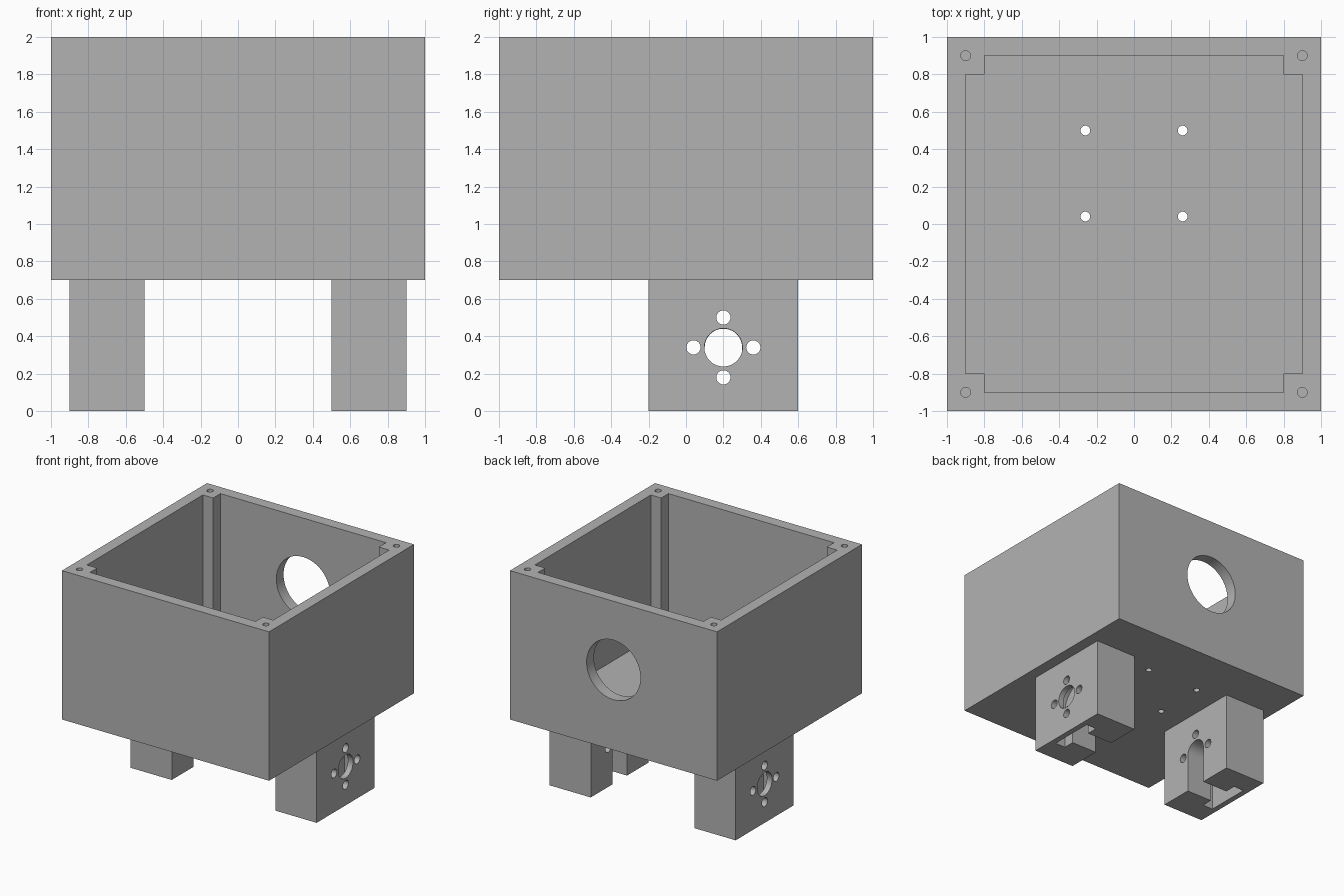
import bpy
import bmesh
from math import sin, cos, pi
from mathutils import Matrix

if "Cube" in bpy.data.objects:
    bpy.data.objects.remove(bpy.data.objects["Cube"])

grey = bpy.data.materials.new("plain_grey")
grey.use_nodes = True
colour = (0.45, 0.45, 0.45, 1)
grey.diffuse_color = colour
grey.node_tree.nodes["Principled BSDF"].inputs["Base Color"].default_value = colour

# Columns are the profile's u, v and extrusion directions
AXES = {
    "x": Matrix(((0, 0, 1), (1, 0, 0), (0, 1, 0))),
    "y": Matrix(((1, 0, 0), (0, 0, 1), (0, 1, 0))),
    "z": Matrix.Identity(3),
}


def prism(name, profile, axis, low, high):
    """Extrude a closed 2D profile along an axis."""
    bm = bmesh.new()
    turn = AXES[axis]
    base = bm.faces.new([bm.verts.new(turn @ Matrix.Identity(3).col[0] * u
                                      + turn.col[1] * v + turn.col[2] * low)
                         for u, v in profile])
    out = bmesh.ops.extrude_face_region(bm, geom=[base])
    verts = [g for g in out["geom"] if isinstance(g, bmesh.types.BMVert)]
    bmesh.ops.translate(bm, verts=verts, vec=turn.col[2] * (high - low))
    bmesh.ops.recalc_face_normals(bm, faces=bm.faces)
    mesh = bpy.data.meshes.new(name)
    bm.to_mesh(mesh)
    bm.free()
    mesh.materials.append(grey)
    obj = bpy.data.objects.new(name, mesh)
    bpy.context.collection.objects.link(obj)
    return obj


def rect(u0, u1, v0, v1):
    return [(u0, v0), (u1, v0), (u1, v1), (u0, v1)]


def circle(u, v, r, n=32):
    return [(u + r * cos(2 * pi * i / n), v + r * sin(2 * pi * i / n)) for i in range(n)]


def arch(u, v, r, bottom, n=24):
    """Round-topped slot that is open at the bottom."""
    top = [(u + r * cos(pi * i / n), v + r * sin(pi * i / n)) for i in range(n + 1)]
    return [(u - r, bottom), (u + r, bottom)] + top


def carve(obj, cutters):
    """Cut each shape out of the part, then drop the cutters."""
    for cutter in cutters:
        cutter.hide_render = True
        mod = obj.modifiers.new("cut", "BOOLEAN")
        mod.operation = "DIFFERENCE"
        mod.solver = "EXACT"
        mod.object = cutter
    graph = bpy.context.evaluated_depsgraph_get()
    mesh = bpy.data.meshes.new_from_object(obj.evaluated_get(graph))
    obj.modifiers.clear()
    obj.data = mesh
    for cutter in cutters:
        bpy.data.objects.remove(cutter)
    smooth(obj)


def smooth(obj):
    bpy.ops.object.select_all(action="DESELECT")
    obj.select_set(True)
    bpy.context.view_layer.objects.active = obj
    bpy.ops.object.shade_smooth_by_angle(angle=pi / 6)


# Open box: cavity leaves a square screw post in each corner
box = prism("box", rect(-1, 1, -1, 1), "z", 0.7, 2)
a, b = 0.9, 0.8
cavity = [(-b, -a), (b, -a), (b, -b), (a, -b), (a, b), (b, b),
          (b, a), (-b, a), (-b, b), (-a, b), (-a, -b), (-b, -b)]
cuts = [prism("cavity", cavity, "z", 0.75, 2.2),
        prism("back_opening", circle(0, 1.4, 0.26, 64), "y", 0.85, 1.2)]
for sx in (-1, 1):
    for sy in (-1, 1):
        cuts.append(prism("post_hole", circle(sx * a, sy * a, 0.026), "z", 1.5, 2.2))
    for y in (0.04, 0.5):
        cuts.append(prism("floor_hole", circle(sx * 0.26, y, 0.026), "z", 0.6, 0.8))
carve(box, cuts)

# Legs: thin outer plate, wide pocket behind it, narrow slot to the inside
CY, CZ = 0.2, 0.34
for side, name in ((1, "left_leg"), (-1, "right_leg")):
    def part(label, profile, near, far):
        low, high = sorted((side * near, side * far))
        return prism(label, profile, "x", low, high)

    leg = part(name, rect(-0.2, 0.6, 0, 0.7), 0.5, 0.9)
    cuts = [part("shaft_slot", arch(CY, CZ, 0.1, -0.1), 0.4, 0.8),
            part("pocket", arch(CY, CZ, 0.2, -0.1), 0.75, 0.85),
            part("shaft_hole", circle(CY, CZ, 0.102), 0.82, 1)]
    for dy, dz in ((1, 0), (-1, 0), (0, 1), (0, -1)):
        hole = circle(CY + 0.16 * dy, CZ + 0.16 * dz, 0.038)
        cuts.append(part("bolt_hole", hole, 0.4, 1))
    carve(leg, cuts)
